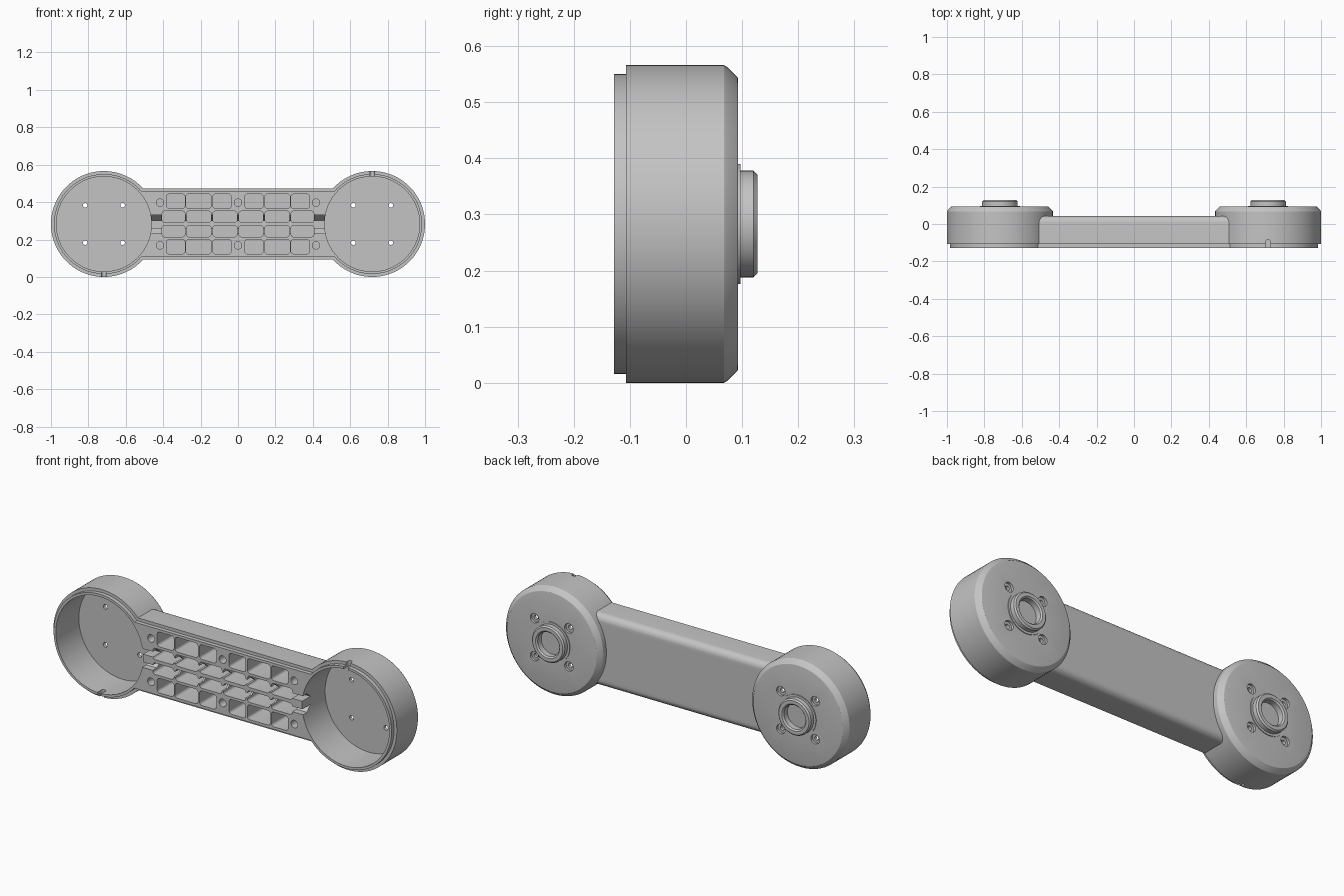
import bpy, bmesh, math

old = bpy.data.objects.get("Cube")
if old:
    bpy.data.objects.remove(old, do_unlink=True)

MID = 0.283      # height of the centre line
CUP_X = 0.717    # distance of each cup from the middle
FRONT, STEP = -0.128, -0.107

grey = bpy.data.materials.new("plain grey")
grey.use_nodes = True
grey.diffuse_color = (0.55, 0.55, 0.55, 1)
grey.node_tree.nodes["Principled BSDF"].inputs["Base Color"].default_value = (0.55, 0.55, 0.55, 1)


def revolve(bm, profile, x, z, sides=96):
    """Solid of revolution about the y direction from (radius, y) points, capped at both ends."""
    rings = []
    for r, y in profile:
        angles = [2 * math.pi * i / sides for i in range(sides)]
        rings.append([bm.verts.new((x + r * math.cos(a), y, z + r * math.sin(a))) for a in angles])
    faces = [bm.faces.new(rings[0]), bm.faces.new(rings[-1])]
    for a, b in zip(rings, rings[1:]):
        for i in range(sides):
            j = (i + 1) % sides
            faces.append(bm.faces.new((a[i], a[j], b[j], b[i])))
    bmesh.ops.recalc_face_normals(bm, faces=faces)


def prism(bm, points, depth):
    """Extrude a closed outline of 3D points by a vector."""
    a = [bm.verts.new(p) for p in points]
    b = [bm.verts.new([c + d for c, d in zip(p, depth)]) for p in points]
    faces = [bm.faces.new(a), bm.faces.new(b)]
    for i in range(len(a)):
        j = (i + 1) % len(a)
        faces.append(bm.faces.new((a[i], a[j], b[j], b[i])))
    bmesh.ops.recalc_face_normals(bm, faces=faces)


def rounded_pocket(bm, x0, x1, z0, z1, floor, r=0.014):
    """Rounded rectangular cutter entering from the front."""
    outline = []
    corners = [(x1 - r, z1 - r), (x0 + r, z1 - r), (x0 + r, z0 + r), (x1 - r, z0 + r)]
    for q, (cx, cz) in enumerate(corners):
        for k in range(5):
            a = math.pi / 2 * (q + k / 4)
            outline.append((cx + r * math.cos(a), FRONT - 0.03, cz + r * math.sin(a)))
    prism(bm, outline, (0, floor - FRONT + 0.03, 0))


def make(name, bm):
    mesh = bpy.data.meshes.new(name)
    bm.to_mesh(mesh)
    bm.free()
    obj = bpy.data.objects.new(name, mesh)
    bpy.context.collection.objects.link(obj)
    mesh.materials.append(grey)
    return obj


# Connecting arm: stepped lip at the front, rounded long edges at the back
bm = bmesh.new()
half, lip, back, rad = 0.19, 0.174, 0.042, 0.035
side = [(FRONT, lip), (STEP, lip), (STEP, half)]
for k in range(9):
    a = math.pi / 2 * k / 8
    side.append((back - rad + rad * math.sin(a), half - rad + rad * math.cos(a)))
section = side + [(y, -z) for y, z in reversed(side)]
prism(bm, [(-CUP_X, y, MID + z) for y, z in section], (2 * CUP_X, 0, 0))
housing = make("arm_housing", bm)

# Round cups with chamfered back and raised ring boss
cup_profile = [(0.267, FRONT), (0.267, STEP), (0.283, STEP), (0.283, 0.068), (0.28, 0.073),
               (0.261, 0.092), (0.257, 0.093), (0.107, 0.093), (0.107, 0.097), (0.095, 0.097),
               (0.095, 0.12), (0.088, 0.127), (0.07, 0.127), (0.063, 0.12), (0.063, 0.09)]
helpers = []
for s, name in ((-1, "right_cup"), (1, "left_cup")):
    bm = bmesh.new()
    revolve(bm, cup_profile, s * CUP_X, MID)
    helpers.append((make(name, bm), 'UNION'))

cut = bmesh.new()
for s in (-1, 1):
    # Cup cavity
    revolve(cut, [(0.254, -0.2), (0.254, 0.063)], s * CUP_X, MID)
    # Counterbored screw holes through the cup floor
    for dx in (-0.1, 0.1):
        for dz in (-0.1, 0.1):
            revolve(cut, [(0.012, 0), (0.012, 0.08), (0.025, 0.08), (0.025, 0.12)],
                    s * CUP_X + dx, MID + dz, 24)
    # Round-ended notch in the rim
    w, edge = 0.012, -0.095
    outline = [(s * CUP_X - w, -0.15), (s * CUP_X + w, -0.15)]
    outline += [(s * CUP_X + w * math.cos(math.pi * k / 8), edge + w * math.sin(math.pi * k / 8))
                for k in range(9)]
    prism(cut, [(x, y, MID + s * 0.235) for x, y in outline], (0, 0, s * 0.08))
    # Cable channel with a sloping floor
    channel = [(-0.15, 0.024), (-0.06, 0.024), (-0.095, 0.052), (-0.15, 0.052)]
    prism(cut, [(-0.5, y, MID - 0.002 + s * (z - 0.003)) for y, z in channel], (1, 0, 0))

    # Pocket grid: outer row leaves room for screws, inner row runs full width
    for m in (-1, 1):
        outer = [(0.037, 0.134), (0.144, 0.278), (0.284, 0.381)]
        inner = [(0.005, 0.134), (0.144, 0.275), (0.284, 0.406)]
        for row, lo, hi in ((outer, 0.083, 0.16), (inner, 0.009, 0.069)):
            for a, b in row:
                x0, x1 = sorted((m * a, m * b))
                z0, z1 = sorted((MID + s * lo, MID + s * hi))
                rounded_pocket(cut, x0, x1, z0, z1, 0.012)

    # Blind screw holes along the arm
    for x in (-0.417, 0, 0.417):
        revolve(cut, [(0.02, -0.16), (0.02, -0.01)], x, MID + s * 0.114, 32)
helpers.append((make("cutter", cut), 'DIFFERENCE'))

# Join the cups and carve the openings
for obj, op in helpers:
    obj.hide_render = True
    mod = housing.modifiers.new(obj.name, 'BOOLEAN')
    mod.operation, mod.object, mod.solver = op, obj, 'EXACT'
    mod.use_self = True
graph = bpy.context.evaluated_depsgraph_get()
mesh = bpy.data.meshes.new_from_object(housing.evaluated_get(graph))
housing.modifiers.clear()
housing.data = mesh
for obj, op in helpers:
    bpy.data.objects.remove(obj, do_unlink=True)
mesh.materials.clear()
mesh.materials.append(grey)
for p in mesh.polygons:
    p.material_index = 0

# Smooth curved walls, crisp edges
bpy.ops.object.select_all(action='DESELECT')
housing.select_set(True)
bpy.context.view_layer.objects.active = housing
bpy.ops.object.shade_smooth_by_angle(angle=math.radians(25))
